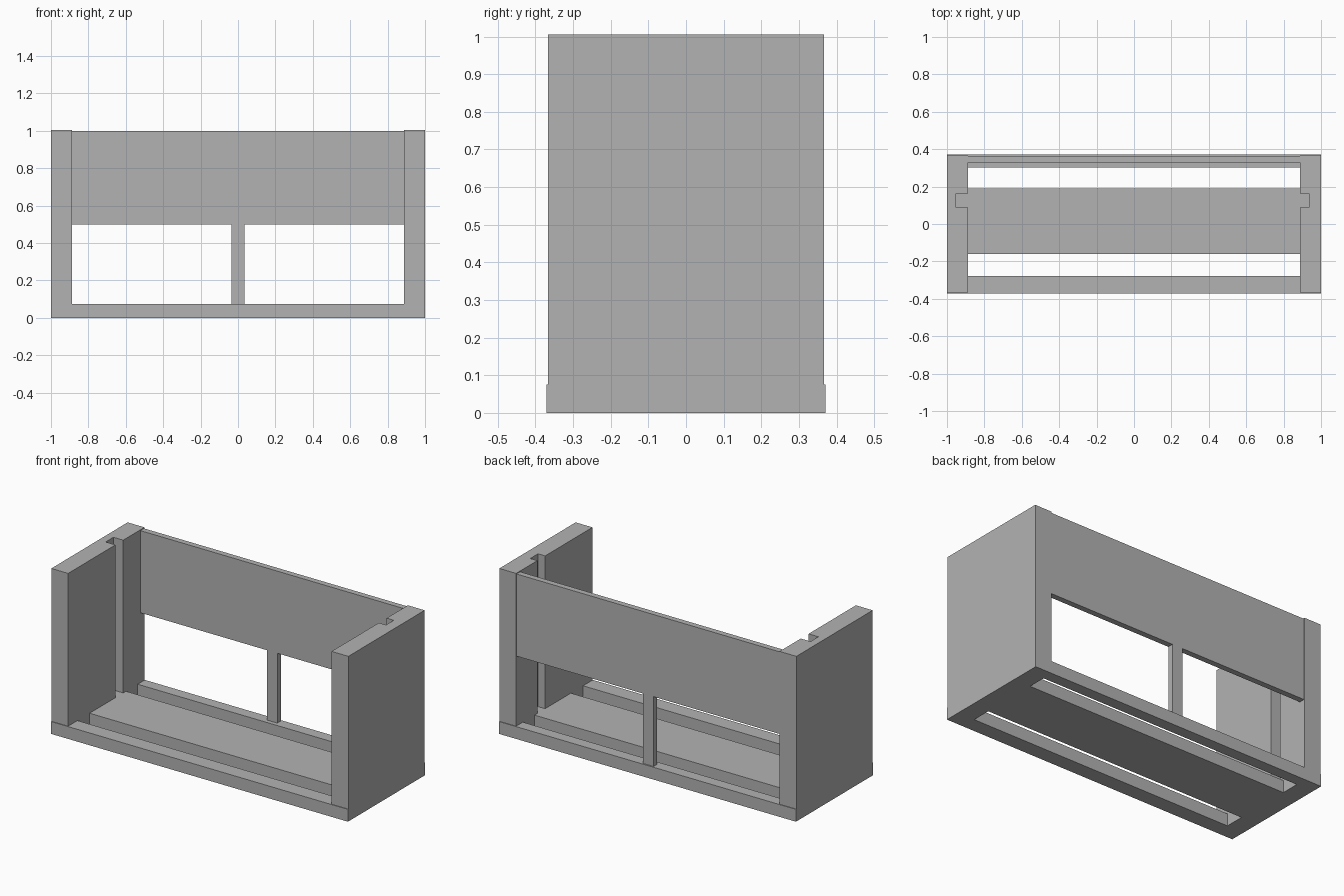
import bpy
import bmesh

if "Cube" in bpy.data.objects:
    bpy.data.objects.remove(bpy.data.objects["Cube"], do_unlink=True)

grey = bpy.data.materials.new("plain grey")
grey.use_nodes = True
grey.diffuse_color = (0.45, 0.45, 0.45, 1)
grey.node_tree.nodes["Principled BSDF"].inputs["Base Color"].default_value = (0.45, 0.45, 0.45, 1)


def prism(name, outline, z0, z1):
    """Extrude a plan outline from z0 up to z1."""
    bm = bmesh.new()
    face = bm.faces.new([bm.verts.new((x, y, z0)) for x, y in outline])
    top = bmesh.ops.extrude_face_region(bm, geom=[face])["geom"]
    for v in top:
        if isinstance(v, bmesh.types.BMVert):
            v.co.z = z1
    bmesh.ops.recalc_face_normals(bm, faces=bm.faces)
    mesh = bpy.data.meshes.new(name)
    bm.to_mesh(mesh)
    bm.free()
    mesh.materials.append(grey)
    obj = bpy.data.objects.new(name, mesh)
    bpy.context.collection.objects.link(obj)
    return obj


def box(name, x0, x1, y0, y1, z0, z1):
    return prism(name, [(x0, y0), (x1, y0), (x1, y1), (x0, y1)], z0, z1)


FLOOR = 0.075
INNER = 0.887
DEPTH = 0.367

# Base tray with two long slots cut through it
base = box("base", -1, 1, -0.371, 0.371, 0, FLOOR)
for name, y0, y1 in (("front_slot", -0.277, -0.16), ("rear_slot", 0.19, 0.302)):
    cutter = box(name + "_cutter", -INNER, INNER, y0, y1, -0.1, 0.2)
    cutter.hide_render = True
    cutter.hide_set(True)
    cutter.display_type = 'WIRE'
    mod = base.modifiers.new(name, 'BOOLEAN')
    mod.operation = 'DIFFERENCE'
    mod.solver = 'EXACT'
    mod.object = cutter

# Apply the cuts so the helpers can go
bpy.context.view_layer.update()
cut_mesh = bpy.data.meshes.new_from_object(base.evaluated_get(bpy.context.evaluated_depsgraph_get()))
base.modifiers.clear()
base.data = cut_mesh
for obj in [o for o in bpy.data.objects if o.name.endswith("_cutter")]:
    bpy.data.objects.remove(obj, do_unlink=True)

# Side walls, each with a vertical groove on the inner face
for name, s, groove in (("left_wall", 1, 0.935), ("right_wall", -1, 0.953)):
    plan = [(1, -DEPTH), (1, DEPTH), (INNER, DEPTH), (INNER, 0.163),
            (groove, 0.163), (groove, 0.088), (INNER, 0.088), (INNER, -DEPTH)]
    prism(name, [(s * x, y) for x, y in plan], FLOOR, 1.005)

# Upper back panel and its centre post
box("back_panel", -INNER, INNER, 0.328, 0.363, 0.5, 1.0)
box("centre_post", -0.036, 0.035, 0.328, 0.363, FLOOR, 0.5)
